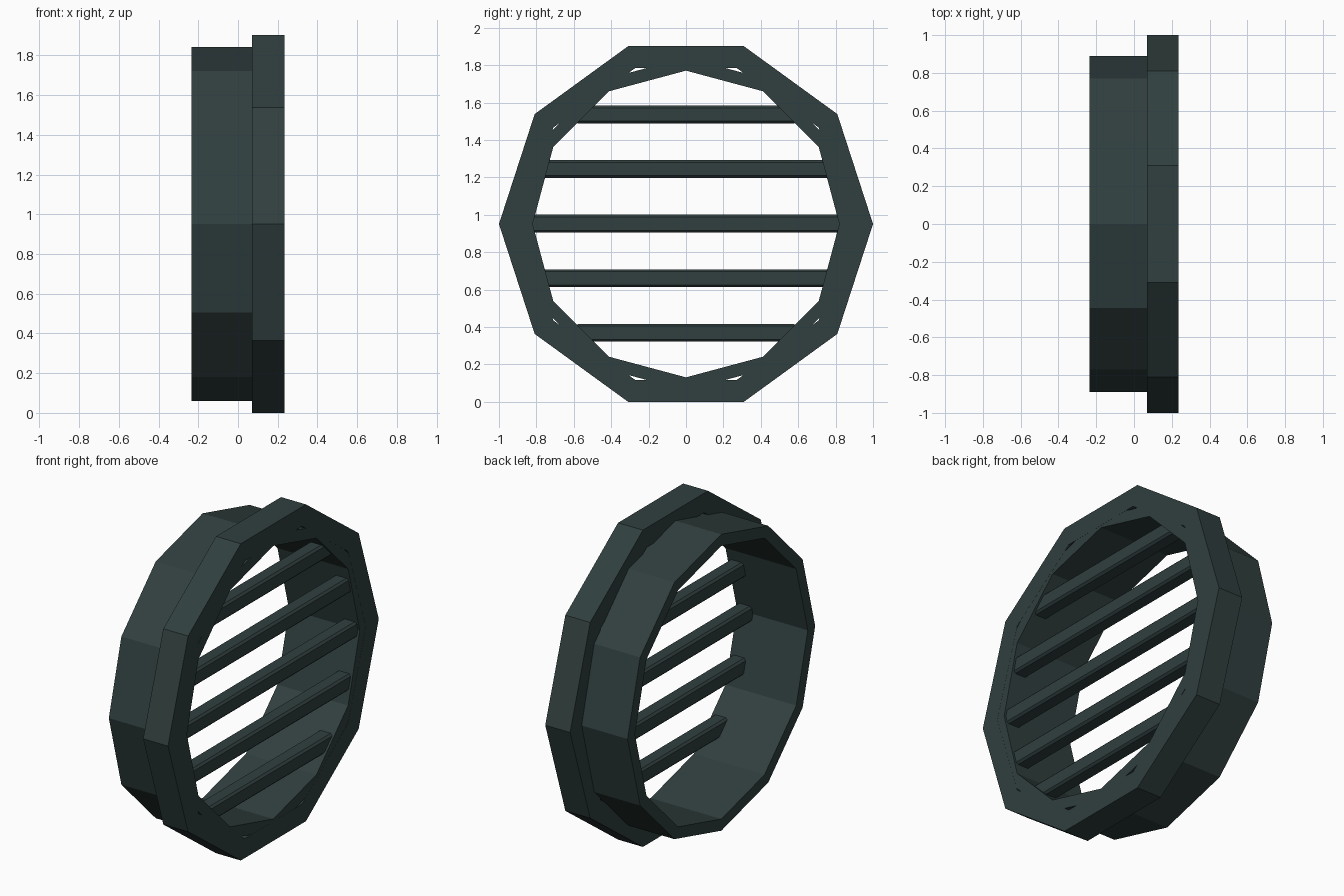
import bpy, bmesh, math

if "Cube" in bpy.data.objects:
    bpy.data.objects.remove(bpy.data.objects["Cube"])

CZ = 0.951  # height of the ring axis

paint = bpy.data.materials.new("dark slate")
paint.diffuse_color = (0.030, 0.050, 0.049, 1)
paint.use_nodes = True
paint.node_tree.nodes["Principled BSDF"].inputs["Base Color"].default_value = paint.diffuse_color


def finish(name, bm):
    bmesh.ops.recalc_face_normals(bm, faces=bm.faces)
    me = bpy.data.meshes.new(name)
    bm.to_mesh(me)
    bm.free()
    me.materials.append(paint)
    ob = bpy.data.objects.new(name, me)
    bpy.context.collection.objects.link(ob)
    return ob


def ring(name, sides, r_out, r_in, x0, x1):
    """Hollow polygonal ring around the x axis."""
    bm = bmesh.new()
    loops = []
    for i in range(sides):
        a = 2 * math.pi * i / sides
        c, s = math.cos(a), math.sin(a)
        loops.append([bm.verts.new((x, r * c, CZ + r * s))
                      for x, r in ((x0, r_out), (x1, r_out), (x1, r_in), (x0, r_in))])
    for i in range(sides):
        p, q = loops[i], loops[(i + 1) % sides]
        for k in range(4):
            m = (k + 1) % 4
            bm.faces.new((p[k], p[m], q[m], q[k]))
    return finish(name, bm)


def bar(name, z, half, x0, x1, h, ch):
    """Chamfered bar running along y."""
    a, b, t = x0, x1, h / 2
    prof = [(a + ch, -t), (b - ch, -t), (b, -t + ch), (b, t - ch),
            (b - ch, t), (a + ch, t), (a, t - ch), (a, -t + ch)]
    bm = bmesh.new()
    ends = [[bm.verts.new((x, y, z + dz)) for x, dz in prof] for y in (-half, half)]
    for e in ends:
        bm.faces.new(e)
    for k in range(8):
        m = (k + 1) % 8
        bm.faces.new((ends[0][k], ends[0][m], ends[1][m], ends[1][k]))
    return finish(name, bm)


# ten-sided front flange and twelve-sided sleeve running through it
ring("front_flange", 10, 1.0, 0.877, 0.07, 0.235)
ring("sleeve", 12, 0.89, 0.82, -0.235, 0.2345)

# five horizontal grille bars, ends buried in the sleeve wall
for i, half in zip(range(-2, 3), (0.58, 0.778, 0.84, 0.778, 0.58)):
    bar("grille_bar_%d" % (i + 3), CZ + 0.002 + i * 0.2915, half, 0.13, 0.222, 0.095, 0.012)
